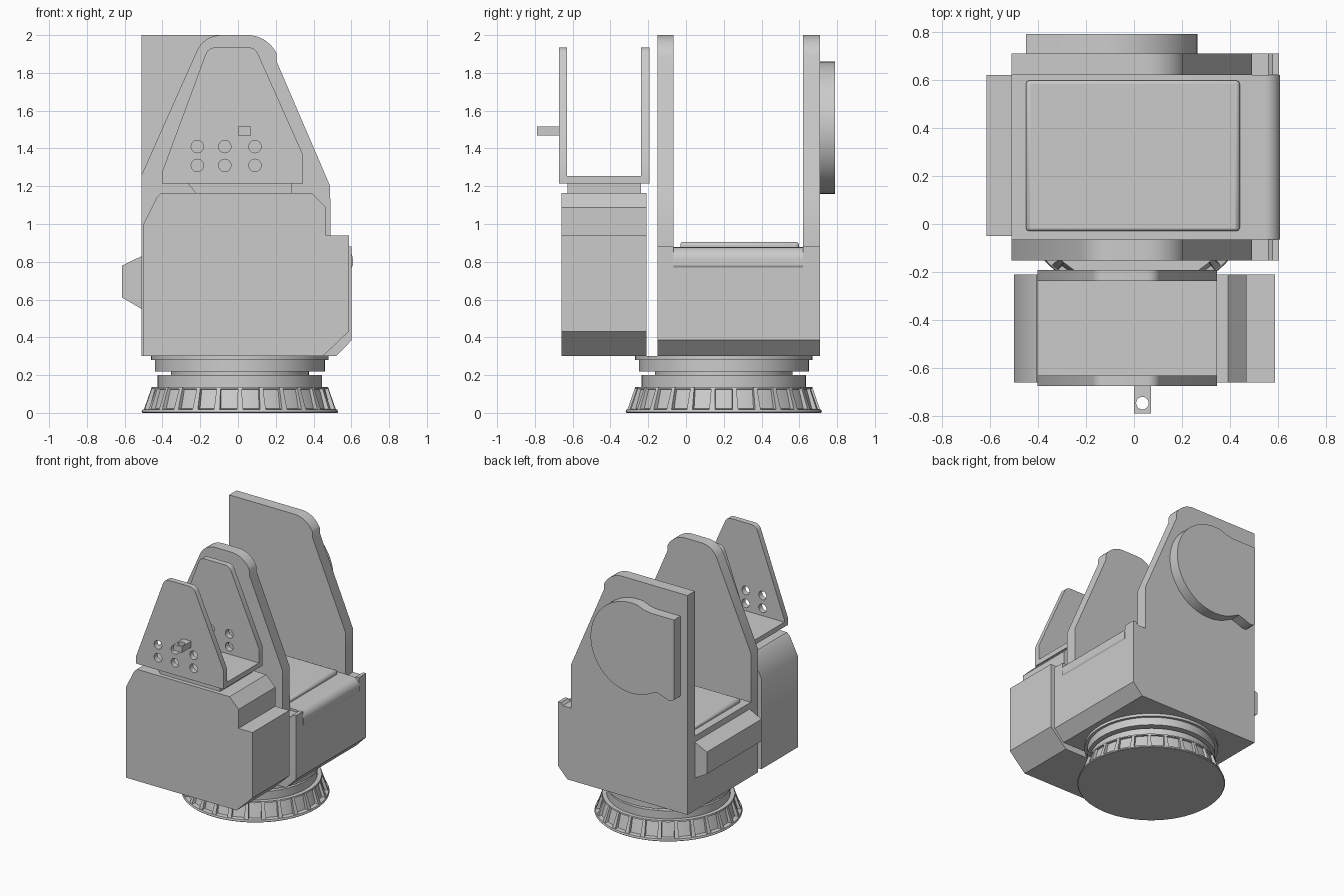
import bpy, bmesh
from math import sin, cos, pi, radians
from mathutils import Matrix

if "Cube" in bpy.data.objects:
    bpy.data.objects.remove(bpy.data.objects["Cube"])


def circle(cx, cy, r, n=24, a0=0, a1=360, closed=True):
    steps = n if closed else n + 1
    return [(cx + r * cos(radians(a0 + (a1 - a0) * i / n)),
             cy + r * sin(radians(a0 + (a1 - a0) * i / n))) for i in range(steps)]


def shade(ob, angle=30):
    bpy.ops.object.select_all(action='DESELECT')
    ob.select_set(True)
    bpy.context.view_layer.objects.active = ob
    bpy.ops.object.shade_smooth_by_angle(angle=radians(angle))


def link(name, me):
    ob = bpy.data.objects.new(name, me)
    bpy.context.collection.objects.link(ob)
    shade(ob)
    return ob


def plate(name, outline, lo, hi, holes=(), flat=False):
    """Extrude an (x, z) outline along y from lo to hi, or (x, y) along z if flat."""
    cu = bpy.data.curves.new(name, 'CURVE')
    cu.dimensions, cu.fill_mode, cu.extrude = '2D', 'BOTH', (hi - lo) / 2
    for pts in [outline, *holes]:
        sp = cu.splines.new('POLY')
        sp.points.add(len(pts) - 1)
        for p, (a, b) in zip(sp.points, pts):
            p.co = (a, b, 0, 1)
        sp.use_cyclic_u = True
    tmp = bpy.data.objects.new(name + "_curve", cu)
    bpy.context.collection.objects.link(tmp)
    me = bpy.data.meshes.new_from_object(tmp.evaluated_get(bpy.context.evaluated_depsgraph_get()))
    bpy.data.objects.remove(tmp)
    mid = (lo + hi) / 2
    if flat:
        me.transform(Matrix.Translation((0, 0, mid)))
    else:
        me.transform(Matrix.Translation((0, mid, 0)) @ Matrix.Rotation(pi / 2, 4, 'X'))
    bm = bmesh.new()
    bm.from_mesh(me)
    bmesh.ops.remove_doubles(bm, verts=bm.verts, dist=1e-5)
    bmesh.ops.recalc_face_normals(bm, faces=bm.faces)
    bm.to_mesh(me)
    bm.free()
    return link(name, me)


def lathe(name, prof, cx, cy, n=64):
    bm = bmesh.new()
    rings = [[bm.verts.new((cx + r * cos(2 * pi * i / n), cy + r * sin(2 * pi * i / n), z))
              for i in range(n)] for r, z in prof]
    for a, b in zip(rings, rings[1:]):
        for i in range(n):
            j = (i + 1) % n
            bm.faces.new((a[i], a[j], b[j], b[i]))
    bm.faces.new(rings[0][::-1])
    bm.faces.new(rings[-1])
    me = bpy.data.meshes.new(name)
    bm.to_mesh(me)
    bm.free()
    return link(name, me)


# Turntable base with a ring of sloped ribs
BX, BY = 0.01, 0.2
lathe("turntable_base", [(.515, 0), (.52, .005), (.515, .018), (.485, .022), (.455, .125), (.468, .127),
                         (.466, .138), (.435, .138), (.435, .2), (.365, .2), (.365, .22),
                         (.45, .22), (.45, .28), (.47, .28), (.47, .3)], BX, BY)
bm = bmesh.new()
RIBS = 26
for k in range(RIBS):
    rot = Matrix.Translation((BX, BY, 0)) @ Matrix.Rotation(2 * pi * (k + .5) / RIBS, 4, 'Z')
    sides = [[bm.verts.new(rot @ Matrix.Translation((r, s * w, z)).translation)
              for r, z, w in ((.44, .012, .016), (.512, .012, .016), (.469, .136, .01), (.44, .136, .01))]
             for s in (-1, 1)]
    a, b = sides
    bm.faces.new(a)
    bm.faces.new(b[::-1])
    for i in range(4):
        j = (i + 1) % 4
        bm.faces.new((a[j], a[i], b[i], b[j]))
bmesh.ops.recalc_face_normals(bm, faces=bm.faces)
me = bpy.data.meshes.new("base_ribs")
bm.to_mesh(me)
bm.free()
link("base_ribs", me)

# Yoke: two tall cheek plates joined by a solid body
lower = [(-.51, .3), (.52, .3), (.602, .385), (.602, .88), (.575, .88), (.56, .86), (.49, .86), (.488, 1.2)]
crown = [(.205, 1.86)] + circle(.05, 1.83, .17, 10, 25, 90, False)
plate("front_cheek", lower + crown + circle(-.09, 1.86, .14, 8, 90, 155, False) + [(-.51, 1.26)],
      -.152, -.065)
plate("rear_cheek", lower + crown + [(-.51, 2)], .62, .71)
plate("yoke_body", lower[:3] + [(.602, .77)] + [(.608, .78)] + circle(.543, .812, .065, 8, 0, 90, False)
      + [(-.51, .877)], -.065, .62)

# Raised pad with a bevelled rim
pad = plate("cradle_pad", [(-.45, -.03), (.44, -.03), (.44, .597), (-.45, .597)], .86, .905, flat=True)
bev = pad.modifiers.new("rim", 'BEVEL')
bev.width, bev.segments = .015, 2

# Pod on the left flank
plate("side_pod", [(-.51, .55), (-.51, .83), (-.613, .78), (-.613, .61)], -.05, .62)

# Rear bearing cover: a disc with a squared flank
plate("bearing_cover", circle(-.085, 1.51, .35, 40, -115, 98, False)
      + [(-.19, 1.835), (-.25, 1.825), (-.45, 1.825), (-.45, 1.205), (-.43, 1.19), (-.40, 1.19),
         (-.36, 1.205), (-.30, 1.225)], .71, .79)

# Separate equipment box in front of the yoke
plate("front_box", [(-.5, .3), (.45, .3), (.587, .432), (.587, .94), (.467, .94), (.467, 1.087),
                    (.39, 1.165), (-.405, 1.165), (-.43, 1.14), (-.5, 1.0)], -.66, -.21)
plate("bracket_neck", [(-.22, 1.16), (.287, 1.16), (.287, 1.225), (-.275, 1.225)], -.628, -.237)

# Bracket on top of the box: floor and two drilled plates
ear = [(-.402, 1.215), (.345, 1.215), (.345, 1.365)] + circle(.055, 1.88, .055, 6, 25, 90, False) \
    + circle(-.12, 1.88, .055, 6, 90, 157, False) + [(-.402, 1.275)]
holes = [circle(x, z, .033) for x in (-.215, -.07, .09) for z in (1.31, 1.41)]
for name, lo, hi in (("front", -.673, -.63), ("rear", -.237, -.192)):
    plate(name + "_bracket_plate", ear, lo, hi, holes)
plate("bracket_floor", [(-.402, 1.215), (.345, 1.215), (.345, 1.253), (-.402, 1.253)], -.63, -.237)

# Drilled lug on the front bracket plate
plate("front_lug", [(0, -.788), (.07, -.788), (.07, -.66), (0, -.66)], 1.468, 1.515,
      [circle(.035, -.745, .026)], flat=True)
